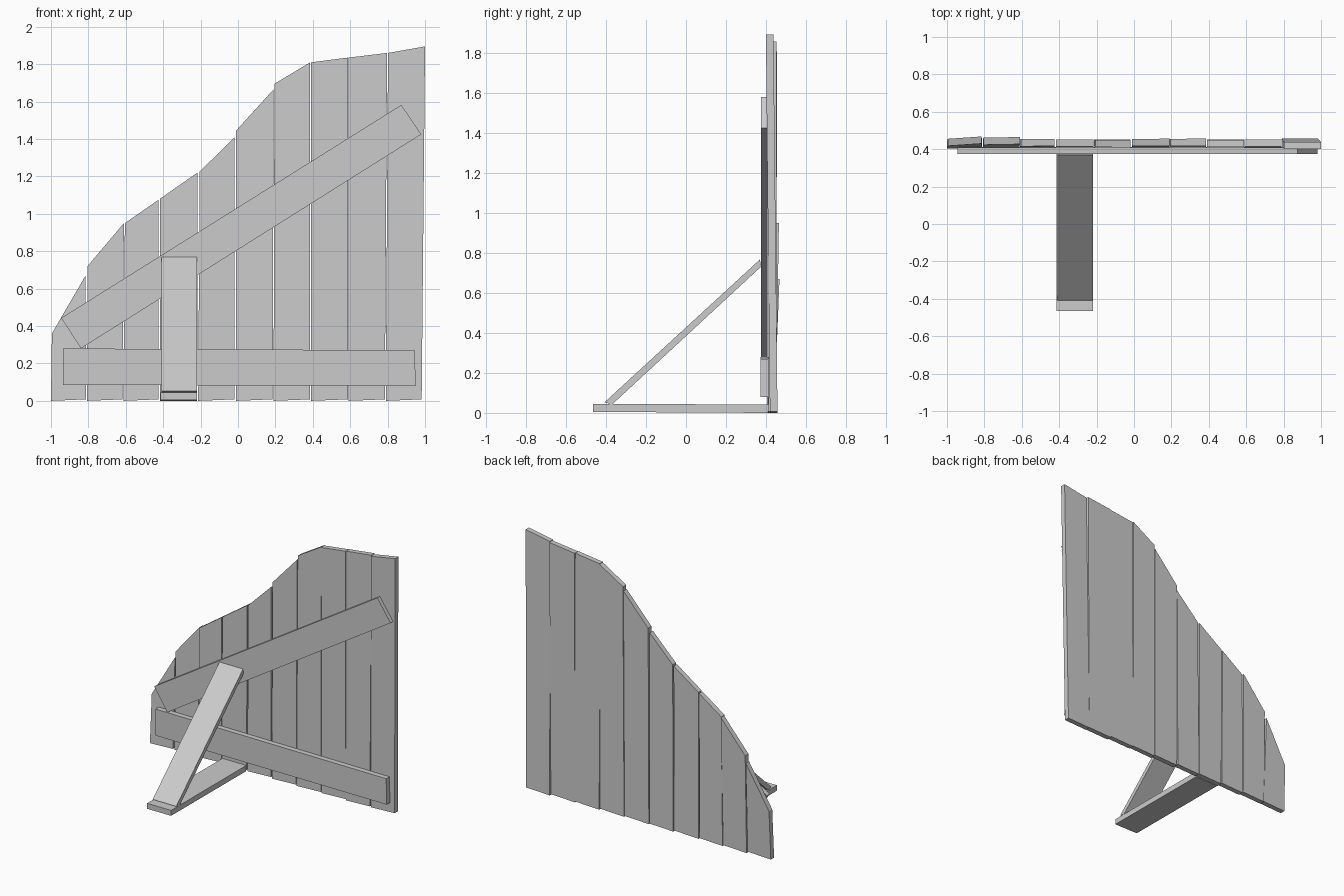
import bpy


def slab(name, front, back):
    """Closed board from two matching outlines."""
    n = len(front)
    faces = [list(range(n)), list(range(2 * n - 1, n - 1, -1))]
    faces += [[i, i + n, (i + 1) % n + n, (i + 1) % n] for i in range(n)]
    me = bpy.data.meshes.new(name)
    me.from_pydata(front + back, [], faces)
    ob = bpy.data.objects.new(name, me)
    bpy.context.collection.objects.link(ob)
    return ob


def upright(name, outline, y_low, y_high, depth):
    """Board facing -y; outline is (x, z), leaning from y_low to y_high."""
    zs = [z for _, z in outline]
    lo, hi = min(zs), max(zs)
    front = [(x, y_low + (y_high - y_low) * (z - lo) / (hi - lo), z) for x, z in outline]
    return slab(name, front, [(x, y + depth, z) for x, y, z in front])


# Fence planks: bottom left/right x, top left/right x, top left/right z, front y low/high
planks = [
    (-1.0, -0.812, -0.995, -0.815, 0.36, 0.67, 0.403, 0.430),
    (-0.808, -0.618, -0.805, -0.61, 0.72, 0.95, 0.412, 0.427),
    (-0.612, -0.425, -0.605, -0.425, 0.95, 1.075, 0.412, 0.416),
    (-0.418, -0.218, -0.418, -0.217, 1.08, 1.22, 0.411, 0.415),
    (-0.213, -0.02, -0.205, -0.018, 1.225, 1.41, 0.415, 0.410),
    (-0.012, 0.185, -0.01, 0.19, 1.445, 1.665, 0.412, 0.418),
    (0.19, 0.386, 0.195, 0.386, 1.695, 1.81, 0.412, 0.418),
    (0.39, 0.588, 0.39, 0.588, 1.81, 1.835, 0.415, 0.411),
    (0.59, 0.785, 0.59, 0.797, 1.835, 1.86, 0.413, 0.415),
    (0.79, 0.982, 0.802, 1.0, 1.86, 1.895, 0.420, 0.400),
]
for i, (bl, br, tl, tr, zl, zr, y0, y1) in enumerate(planks):
    upright(f"plank_{i + 1}", [(bl, 0.0), (br, 0.008), (tr, zr), (tl, zl)], y0, y1, 0.038)

# Cross rails on the front
upright("lower_rail", [(-0.935, 0.085), (0.95, 0.08), (0.945, 0.27), (-0.935, 0.28)], 0.374, 0.374, 0.038)
upright("diagonal_rail", [(-0.84, 0.28), (0.98, 1.425), (0.873, 1.582), (-0.945, 0.443)], 0.375, 0.375, 0.034)

# Support leg and foot, outlines in (y, z) across x
foot = [(-0.465, 0.005), (0.41, 0.0), (0.41, 0.042), (-0.465, 0.045)]
slab("support_foot", [(-0.22, y, z) for y, z in foot], [(-0.415, y, z) for y, z in foot])
leg = [(-0.408, 0.053), (-0.37, 0.042), (0.376, 0.732), (0.37, 0.768)]
slab("support_leg", [(-0.218, y, z) for y, z in leg], [(-0.41, y, z) for y, z in leg])
